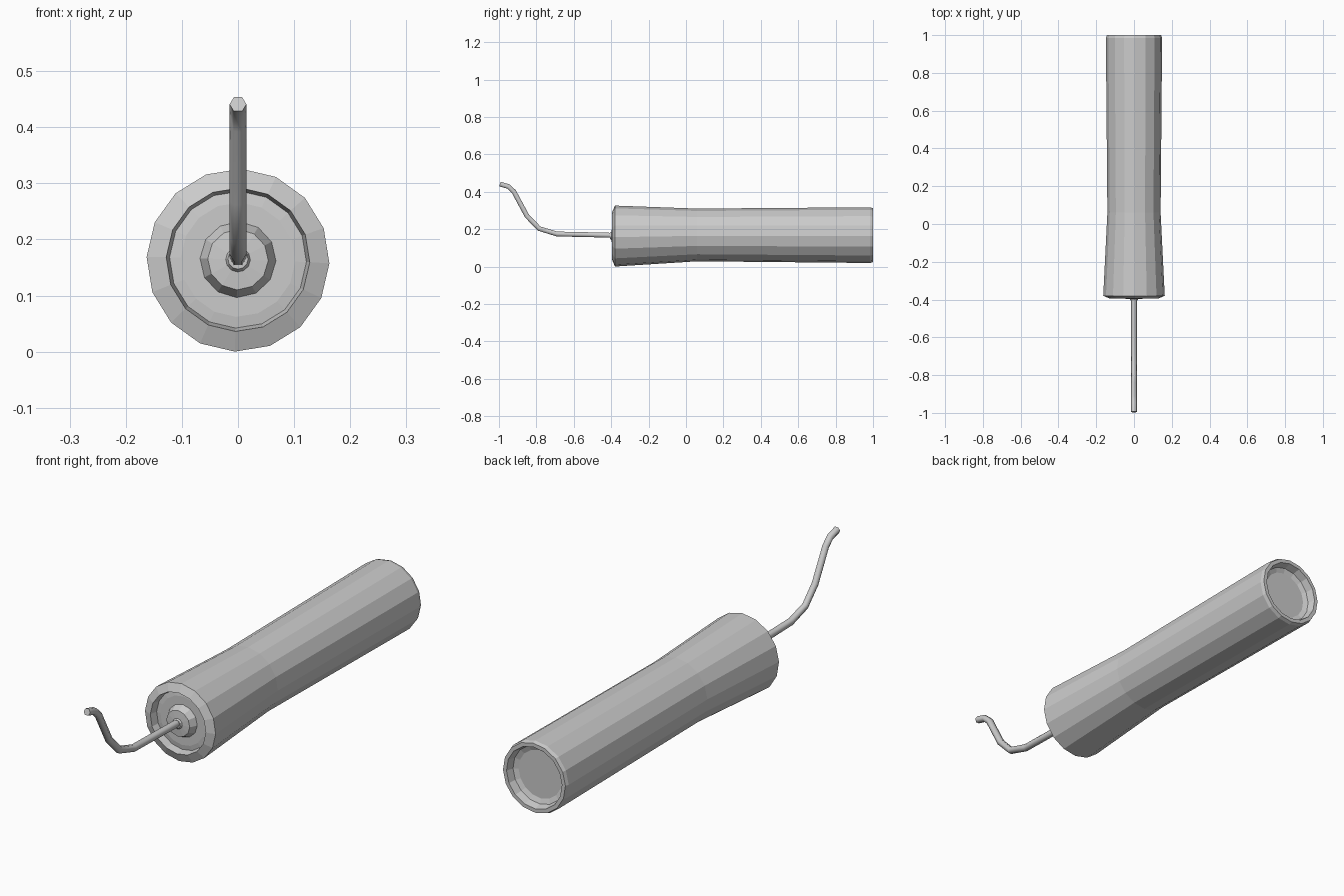
import bpy, bmesh, math
from mathutils import Vector

if "Cube" in bpy.data.objects:
    bpy.data.objects.remove(bpy.data.objects["Cube"])

SIDES = 16


def lathe(name, profile, sides=SIDES, phase=-2):
    """Revolve (y, radius, centre_z) rings around the y axis and cap both ends."""
    bm = bmesh.new()
    rings = []
    for y, r, cz in profile:
        ring = []
        for i in range(sides):
            a = math.radians(phase) + math.tau * i / sides
            ring.append(bm.verts.new((r * math.cos(a), y, cz + r * math.sin(a))))
        rings.append(ring)
    for a, b in zip(rings, rings[1:]):
        for i in range(sides):
            j = (i + 1) % sides
            bm.faces.new((a[i], a[j], b[j], b[i]))
    bm.faces.new(rings[0])
    bm.faces.new(rings[-1])
    bmesh.ops.recalc_face_normals(bm, faces=bm.faces)
    mesh = bpy.data.meshes.new(name)
    bm.to_mesh(mesh)
    bm.free()
    obj = bpy.data.objects.new(name, mesh)
    bpy.context.collection.objects.link(obj)
    return obj


# Tube body: recessed front, flared mouth, slim waist, recessed back
lathe("tube_body", [
    (-0.365, 0.050, 0.164),
    (-0.365, 0.102, 0.164),
    (-0.362, 0.122, 0.164),
    (-0.395, 0.128, 0.164),
    (-0.380, 0.163, 0.163),
    (0.060, 0.141, 0.169),
    (0.985, 0.149, 0.168),
    (1.000, 0.144, 0.168),
    (1.000, 0.128, 0.168),
    (0.968, 0.120, 0.168),
    (0.960, 0.100, 0.168),
])

# Raised plug that holds the fuse
lathe("fuse_plug", [
    (-0.360, 0.070, 0.164),
    (-0.395, 0.054, 0.164),
    (-0.398, 0.022, 0.164),
    (-0.406, 0.018, 0.165),
], sides=12)

# Bent fuse cord
path = [(-0.38, 0.167), (-0.55, 0.171), (-0.69, 0.174), (-0.785, 0.203),
        (-0.85, 0.270), (-0.92, 0.400), (-0.95, 0.428), (-0.995, 0.441)]
curve = bpy.data.curves.new("fuse", 'CURVE')
curve.dimensions = '3D'
curve.bevel_depth = 0.015
curve.bevel_resolution = 1
curve.use_fill_caps = True
spline = curve.splines.new('POLY')
spline.points.add(len(path) - 1)
for point, (y, z) in zip(spline.points, path):
    point.co = (0, y, z, 1)
bpy.context.collection.objects.link(bpy.data.objects.new("fuse", curve))
